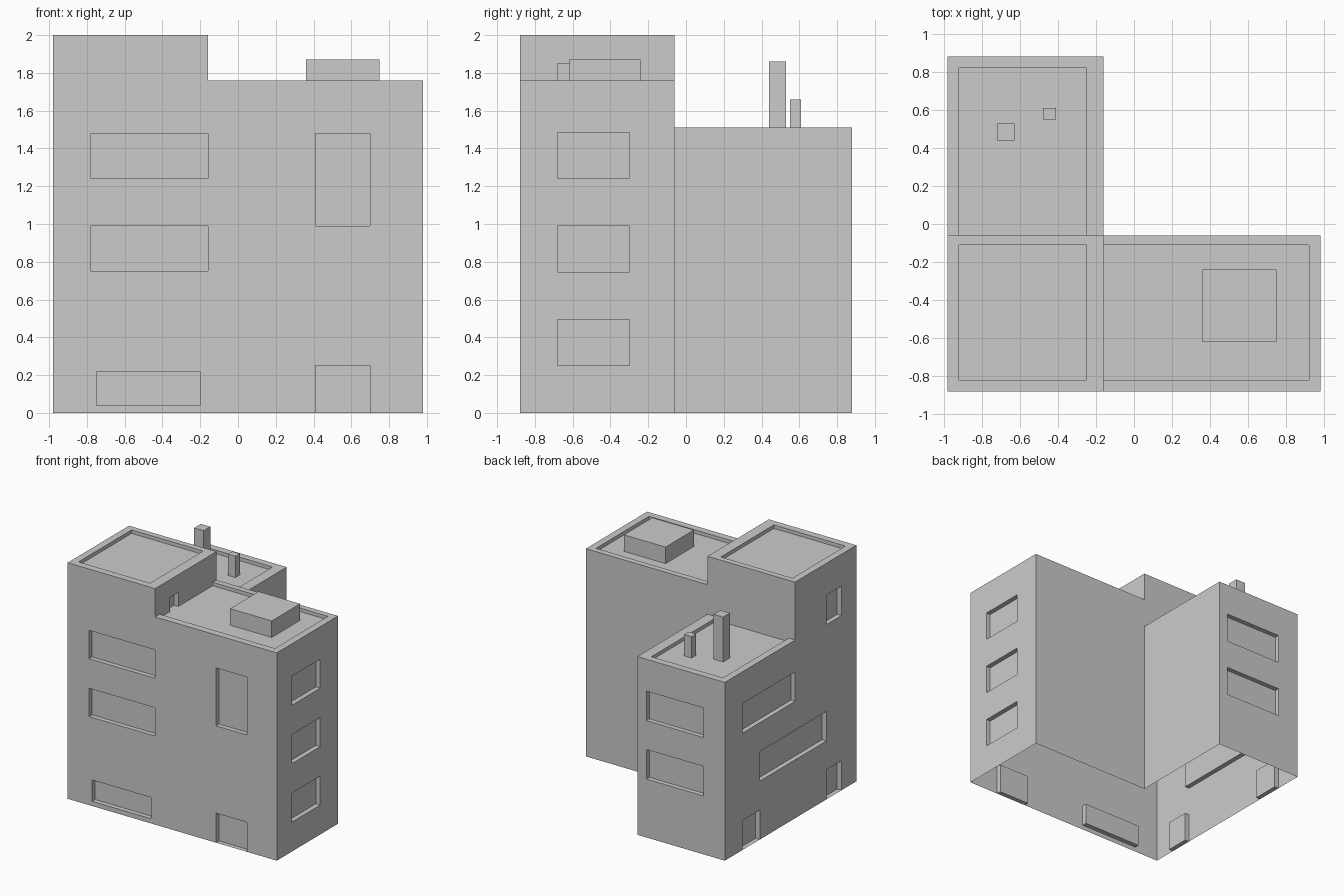
import bpy, bmesh
from mathutils import Vector

if "Cube" in bpy.data.objects:
    bpy.data.objects.remove(bpy.data.objects["Cube"])

X0, X1, X2 = -0.98, -0.16, 0.98      # left, tower edge, right
Y0, Y1, Y2 = -0.88, -0.06, 0.88      # front, tower edge, back
H_TOWER, H_SIDE, H_BACK = 2.0, 1.76, 1.51
RECESS, ROOF_DROP = 0.04, 0.03
AXES = {'x': (1, 2, 0), 'y': (0, 2, 1), 'z': (0, 1, 2)}   # (u, v, normal) axis indices


def quad(bm, pts, facing):
    """Add a quad whose normal agrees with the facing vector."""
    n = (pts[1] - pts[0]).cross(pts[2] - pts[1])
    if n.dot(facing) < 0:
        pts = pts[::-1]
    bm.faces.new([bm.verts.new(p) for p in pts])


def inside(u, v, rects):
    return any(a < u < c and b < v < d for a, b, c, d in rects)


def panel(bm, axis, sign, pos, area, recesses=(), voids=(), depth=RECESS, skip=()):
    """Flat panel at pos on an axis. Rectangles are (u0, v0, u1, v1)."""
    iu, iv, iw = AXES[axis]

    def pt(u, v, d=0.0):
        p = Vector((0, 0, 0))
        p[iu], p[iv], p[iw] = u, v, pos - sign * d
        return p

    normal = pt(0, 0, -1) - pt(0, 0)
    rects = [area, *recesses, *voids]
    us = sorted({r[i] for r in rects for i in (0, 2)})
    vs = sorted({r[i] for r in rects for i in (1, 3)})
    for a, c in zip(us, us[1:]):
        for b, d in zip(vs, vs[1:]):
            if not inside((a + c) / 2, (b + d) / 2, [*recesses, *voids]):
                quad(bm, [pt(a, b), pt(c, b), pt(c, d), pt(a, d)], normal)
    # Recess backs and reveals
    for a, b, c, d in recesses:
        corners = [(a, b), (c, b), (c, d), (a, d)]
        quad(bm, [pt(*q, depth) for q in corners], normal)
        centre = pt((a + c) / 2, (b + d) / 2)
        for i in range(4):
            if i in skip:
                continue
            p, q = corners[i], corners[(i + 1) % 4]
            quad(bm, [pt(*p), pt(*q), pt(*q, depth), pt(*p, depth)],
                 centre - (pt(*p) + pt(*q)) / 2)


def finish(name, bm):
    bmesh.ops.remove_doubles(bm, verts=bm.verts[:], dist=1e-5)
    me = bpy.data.meshes.new(name)
    bm.to_mesh(me)
    bm.free()
    ob = bpy.data.objects.new(name, me)
    bpy.context.collection.objects.link(ob)


def box(name, x0, x1, y0, y1, z0, z1):
    bm = bmesh.new()
    bmesh.ops.create_cube(bm, size=1)
    for v in bm.verts:
        v.co = Vector(((x0 + x1) / 2 + v.co.x * (x1 - x0),
                       (y0 + y1) / 2 + v.co.y * (y1 - y0),
                       (z0 + z1) / 2 + v.co.z * (z1 - z0)))
    finish(name, bm)


# Outer walls, open underneath
bm = bmesh.new()
panel(bm, 'y', -1, Y0, (X0, 0, X2, H_TOWER),
      [(-0.78, 1.24, X1, 1.48), (-0.78, 0.75, X1, 0.99), (-0.75, 0.04, -0.20, 0.22),
       (0.41, 0.99, 0.70, 1.48), (0.41, 0, 0.70, 0.25)],
      [(X1, H_SIDE, X2, H_TOWER)])
panel(bm, 'x', 1, X2, (Y0, 0, Y1, H_SIDE),
      [(-0.68, z, -0.30, z + 0.245) for z in (0.25, 0.745, 1.24)])
panel(bm, 'x', -1, X0, (Y0, 0, Y2, H_TOWER),
      [(Y1, 0.99, 0.64, 1.24), (-0.48, 0.495, 0.41, 0.745), (-0.68, 1.48, -0.48, 1.73),
       (-0.68, 0, -0.48, 0.25), (0.41, 0, 0.64, 0.25)],
      [(Y1, H_BACK, Y2, H_TOWER)])
panel(bm, 'y', 1, Y2, (X0, 0, X1, H_BACK),
      [(-0.78, z, -0.245, z + 0.25) for z in (0.495, 0.99)])
panel(bm, 'y', 1, Y1, (X1, 0, X2, H_SIDE))
panel(bm, 'x', 1, X1, (Y1, 0, Y2, H_BACK))
# Tower walls above the lower roofs, with the roof door
panel(bm, 'y', 1, Y1, (X0, H_BACK, X1, H_TOWER))
panel(bm, 'x', 1, X1, (Y0, H_SIDE - ROOF_DROP, Y1, H_TOWER),
      [(-0.68, H_SIDE - ROOF_DROP, -0.57, 1.85)])
finish("building_walls", bm)

# Sunken roofs with parapets
bm = bmesh.new()
panel(bm, 'z', 1, H_TOWER, (X0, Y0, X1, Y1), [(-0.92, -0.82, -0.25, -0.11)], depth=ROOF_DROP)
panel(bm, 'z', 1, H_SIDE, (X1, Y0, X2, Y1), [(X1, -0.82, 0.92, -0.11)],
      depth=ROOF_DROP, skip=(3,))
panel(bm, 'z', 1, H_BACK, (X0, Y1, X1, Y2), [(-0.92, Y1, -0.25, 0.82)], depth=ROOF_DROP)
finish("roofs", bm)

# Rooftop fittings
box("roof_unit", 0.36, 0.75, -0.62, -0.24, H_SIDE - ROOF_DROP, 1.87)
box("tall_chimney", -0.72, -0.63, 0.44, 0.53, H_BACK - ROOF_DROP, 1.86)
box("short_chimney", -0.48, -0.41, 0.55, 0.61, H_BACK - ROOF_DROP, 1.66)
